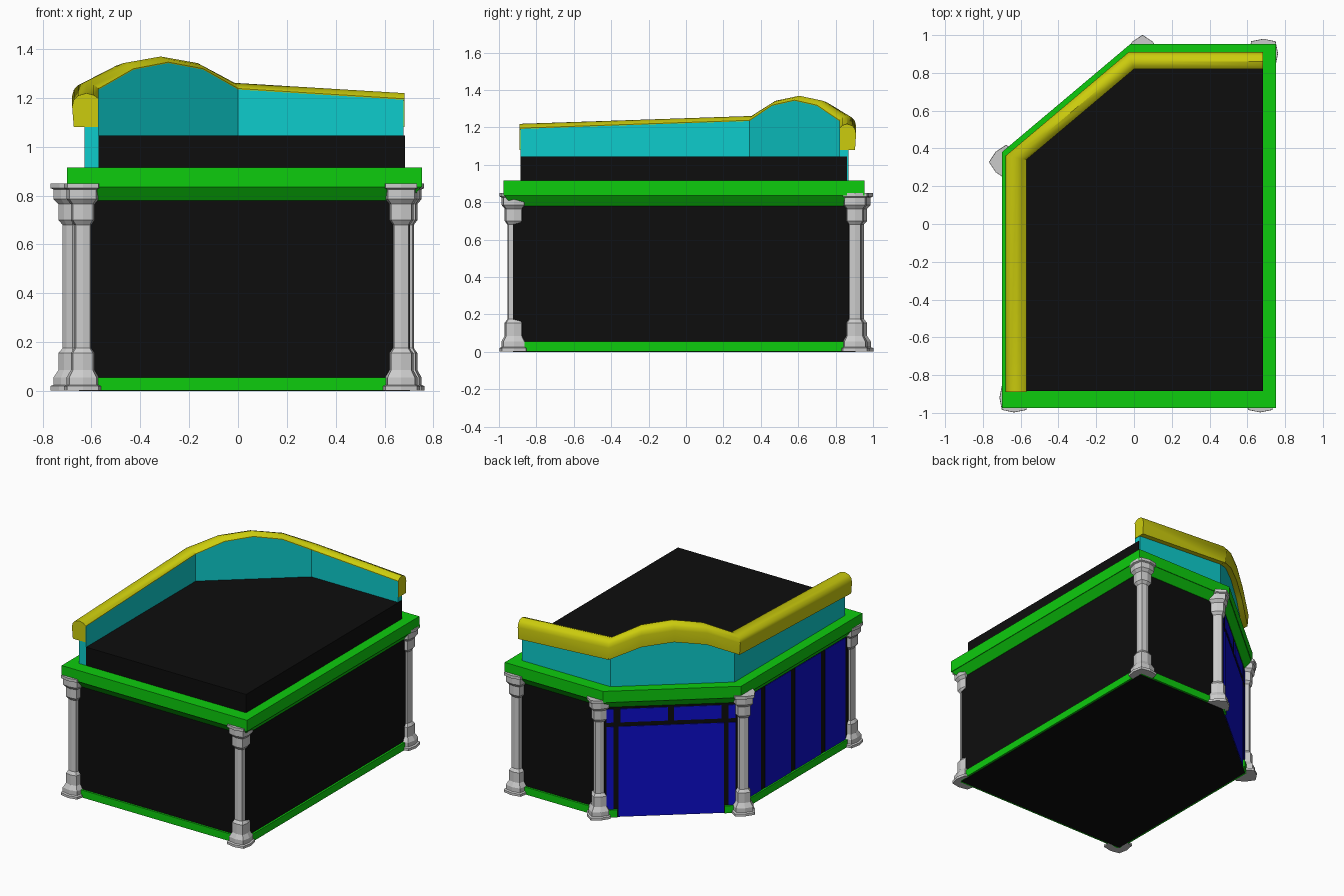
import bpy, bmesh, math
from mathutils import Vector

if "Cube" in bpy.data.objects:
    bpy.data.objects.remove(bpy.data.objects["Cube"])


def material(name, rgb):
    m = bpy.data.materials.new(name)
    m.diffuse_color = (*rgb, 1)
    m.use_nodes = True
    m.node_tree.nodes["Principled BSDF"].inputs["Base Color"].default_value = m.diffuse_color
    return m


LO, HI = .004, .604
BLACK = material("dark_wall", (LO, LO, LO))
GREEN = material("green_trim", (LO, HI, LO))
CYAN = material("cyan_parapet", (LO, HI, HI))
YELLOW = material("yellow_coping", (HI, HI, LO))
BLUE = material("blue_glass", (LO, LO, HI))


def add_loft(bm, rings):
    """Skin a row of closed rings and cap both ends."""
    rows = [[bm.verts.new(p) for p in ring] for ring in rings]
    n = len(rows[0])
    for a, b in zip(rows, rows[1:]):
        for i in range(n):
            bm.faces.new((a[i], a[(i + 1) % n], b[(i + 1) % n], b[i]))
    bm.faces.new(rows[0])
    bm.faces.new(rows[-1])


def build(name, lofts, mat=None):
    bm = bmesh.new()
    for rings in lofts:
        add_loft(bm, rings)
    bmesh.ops.recalc_face_normals(bm, faces=bm.faces[:])
    me = bpy.data.meshes.new(name)
    bm.to_mesh(me)
    bm.free()
    ob = bpy.data.objects.new(name, me)
    bpy.context.collection.objects.link(ob)
    if mat:
        me.materials.append(mat)
    return ob


def edge_frame(poly, i):
    a, b = Vector(poly[i]), Vector(poly[(i + 1) % len(poly)])
    d = (b - a).normalized()
    return a, d, Vector((d.y, -d.x)), (b - a).length


def offset(poly, dist, z):
    """Mitred offset of a counter-clockwise polygon, lifted to z."""
    out = []
    for i in range(len(poly)):
        n0, n1 = edge_frame(poly, i - 1 if i else len(poly) - 1)[2], edge_frame(poly, i)[2]
        p = Vector(poly[i]) + (n0 + n1) * dist / (1 + n0.dot(n1))
        out.append((p.x, p.y, z))
    return out


def slab(edge, s0, s1, z0, z1, depth):
    """Thin box lying on the outside of one wall."""
    a, d, n, _ = edge_frame(WALL, edge)
    return [[(*(a + d * s + n * o), z) for s, o in ((s0, -.01), (s1, -.01), (s1, depth), (s0, depth))]
            for z in (z0, z1)]


# Walls: rectangle with one cut corner
WALL = [(-.65, -.926), (.704, -.926), (.704, .905), (0, .905), (-.65, .358)]
build("walls", [[offset(WALL, 0, 0), offset(WALL, 0, .80)]], BLACK)

# Cornice with sloping underside
build("cornice", [[offset(WALL, d, z) for d, z in ((.003, .78), (.045, .835), (.049, .835), (.049, .915))]], GREEN)

# Base boards, broken at the corner door
length = [edge_frame(WALL, i)[3] for i in range(5)]
boards = [(i, 0, length[i]) for i in (0, 1, 2, 4)] + [(3, 0, .08), (3, length[3] - .08, length[3])]
build("base_boards", [slab(i, a, b, .003, .055, .014) for i, a, b in boards], GREEN)

# Shop windows on the left side
panes = [(.06, .265), (.315, .60), (.65, .935), (.985, 1.21)]
build("side_windows", [slab(4, a, b, .056, .775, .004) for a, b in panes], BLUE)

# Corner door with transom panes and side lights
mid = length[3] / 2
build("corner_door", [slab(3, mid - .34, mid + .34, .002, .64, .004)], BLUE)
lights = []
for s in (-1, 1):
    a, b = sorted((mid + s * .02, mid + s * .325))
    lights.append(slab(3, a, b, .67, .765, .004))
    a, b = sorted((mid + s * .37, mid + s * .415))
    lights += [slab(3, a, b, .056, .64, .004), slab(3, a, b, .67, .765, .004)]
build("door_lights", lights, BLUE)

# Columns: bulged square section following a turned outline
OUTLINE = [(.080, .003), (.080, .02), (.069, .025), (.069, .055), (.051, .085), (.051, .155), (.036, .175),
           (.036, .68), (.051, .70), (.051, .765), (.068, .785), (.068, .825), (.079, .83), (.079, .85)]


def column(name, x, y, turn):
    rings = []
    for r, z in OUTLINE:
        ring = []
        for k in range(8):
            a = math.radians(45 * k + turn)
            rad = r * (1.14 if k % 2 else .97)
            ring.append((x + rad * math.cos(a), y + rad * math.sin(a), z))
        rings.append(ring)
    build(name, [rings])


column("front_left_column", -.635, -.92, 0)
column("front_right_column", .668, -.92, 0)
column("back_right_column", .685, .903, 0)
column("door_left_column", .045, .91, 45)
column("door_right_column", -.677, .328, 45)

# Flat roof block
ROOF = [(-.571, -.885), (.683, -.885), (.683, .86), (.678, .86), (.678, .821), (0, .821), (-.571, .341)]
build("roof_block", [[[(x, y, z) for x, y in ROOF] for z in (.90, 1.045)]], BLACK)

# Parapet path: position, outward direction, top height; arched over the door
c1, c2 = Vector((-.57, .34)), Vector((0, .82))
m1, m2 = Vector((-1, .2)), Vector((-.27, .82))
ARCH = [(c1.lerp(c2, t), m1.lerp(m2, t), h)
        for t, h in ((0, 1.237), (.25, 1.318), (.5, 1.345), (.75, 1.318), (1, 1.237))]


def path(extra):
    return ([(Vector((-.57, -.885 - extra)), Vector((-1, 0)), 1.195)] + ARCH +
            [(Vector((.678 + extra, .82)), Vector((0, .82)), 1.195)])


build("parapet", [[[(*(p + m * d), z) for d, z in ((0, .905), (.058, .905), (.058, h - .003), (0, h - .003))]
                   for p, m, h in path(0)]], CYAN)

# Rounded coping along the parapet
COPING = [(.004, -.115), (.102, -.115), (.109, -.03), (.102, -.004), (.085, .014), (.05, .024), (.02, .016),
          (0, .001), (0, -.004), (.004, -.006)]
coping = build("coping", [[[(*(p + m * d), h + dz) for d, dz in COPING] for p, m, h in path(.004)]], YELLOW)
bpy.context.view_layer.objects.active = coping
coping.select_set(True)
bpy.ops.object.shade_smooth_by_angle(angle=math.radians(36))
